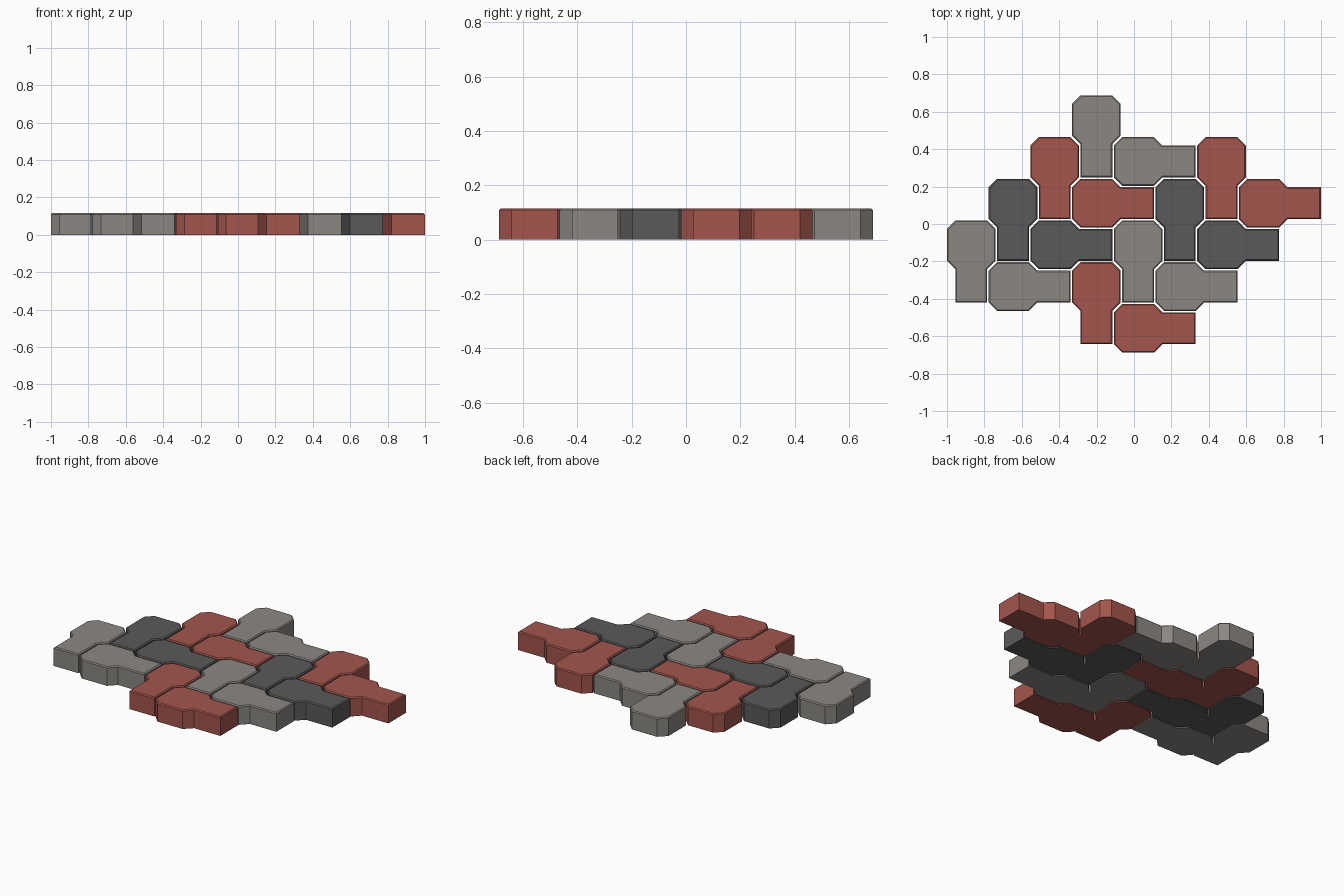
import bpy, bmesh

if "Cube" in bpy.data.objects:
    bpy.data.objects.remove(bpy.data.objects["Cube"])

STEP = 0.223    # spacing of the octagon / square lattice
H = 0.13        # half width of octagon
Q = 0.085       # half width of square
TOP = 0.115     # paver thickness
BEVEL = 0.006


def material(name, rgb):
    m = bpy.data.materials.new(name)
    m.diffuse_color = (*rgb, 1.0)
    m.use_nodes = True
    m.node_tree.nodes["Principled BSDF"].inputs["Base Color"].default_value = m.diffuse_color
    return m


COLOURS = {
    "red": material("brick red", (0.365, 0.092, 0.074)),
    "grey": material("warm grey", (0.258, 0.242, 0.226)),
    "dark": material("charcoal", (0.102, 0.102, 0.101)),
}

# Paver outline: an octagon with a square tail pointing to +x
OUTLINE = [(H, -Q), (STEP + Q, -Q), (STEP + Q, Q), (H, Q), (Q, H),
           (-Q, H), (-H, Q), (-H, -Q), (-Q, -H), (Q, -H)]


def paver(name, x, y, tail_down, colour):
    bm = bmesh.new()
    pts = [(b, -a) if tail_down else (a, b) for a, b in OUTLINE]
    base = bm.faces.new([bm.verts.new((a, b, 0)) for a, b in pts])
    up = bmesh.ops.extrude_face_region(bm, geom=[base], use_keep_orig=True)["geom"]
    bmesh.ops.translate(bm, vec=(0, 0, TOP),
                        verts=[v for v in up if isinstance(v, bmesh.types.BMVert)])
    bmesh.ops.recalc_face_normals(bm, faces=bm.faces)
    # small worn edge around the top face
    rim = [e for e in bm.edges if all(v.co.z > TOP / 2 for v in e.verts)]
    bmesh.ops.bevel(bm, geom=rim, offset=BEVEL, segments=1, affect='EDGES')
    mesh = bpy.data.meshes.new(name)
    bm.to_mesh(mesh)
    bm.free()
    mesh.materials.append(COLOURS[colour])
    ob = bpy.data.objects.new(name, mesh)
    ob.location = (x, y, 0)
    bpy.context.collection.objects.link(ob)


# Each row from front to back: (column, tail down?, colour)
ROWS = [
    [(4, False, "red")],
    [(1, False, "grey"), (3, True, "red"), (5, False, "grey")],
    [(0, True, "grey"), (2, False, "dark"), (4, True, "grey"), (6, False, "dark")],
    [(1, True, "dark"), (3, False, "red"), (5, True, "dark"), (7, False, "red")],
    [(2, True, "red"), (4, False, "grey"), (6, True, "red")],
    [(3, True, "grey")],
]
for j, row in enumerate(ROWS):
    for i, down, colour in row:
        paver(f"{colour}_paver_row{j}_col{i}",
              -1 + H + STEP * i, STEP * (j - 2.5), down, colour)
